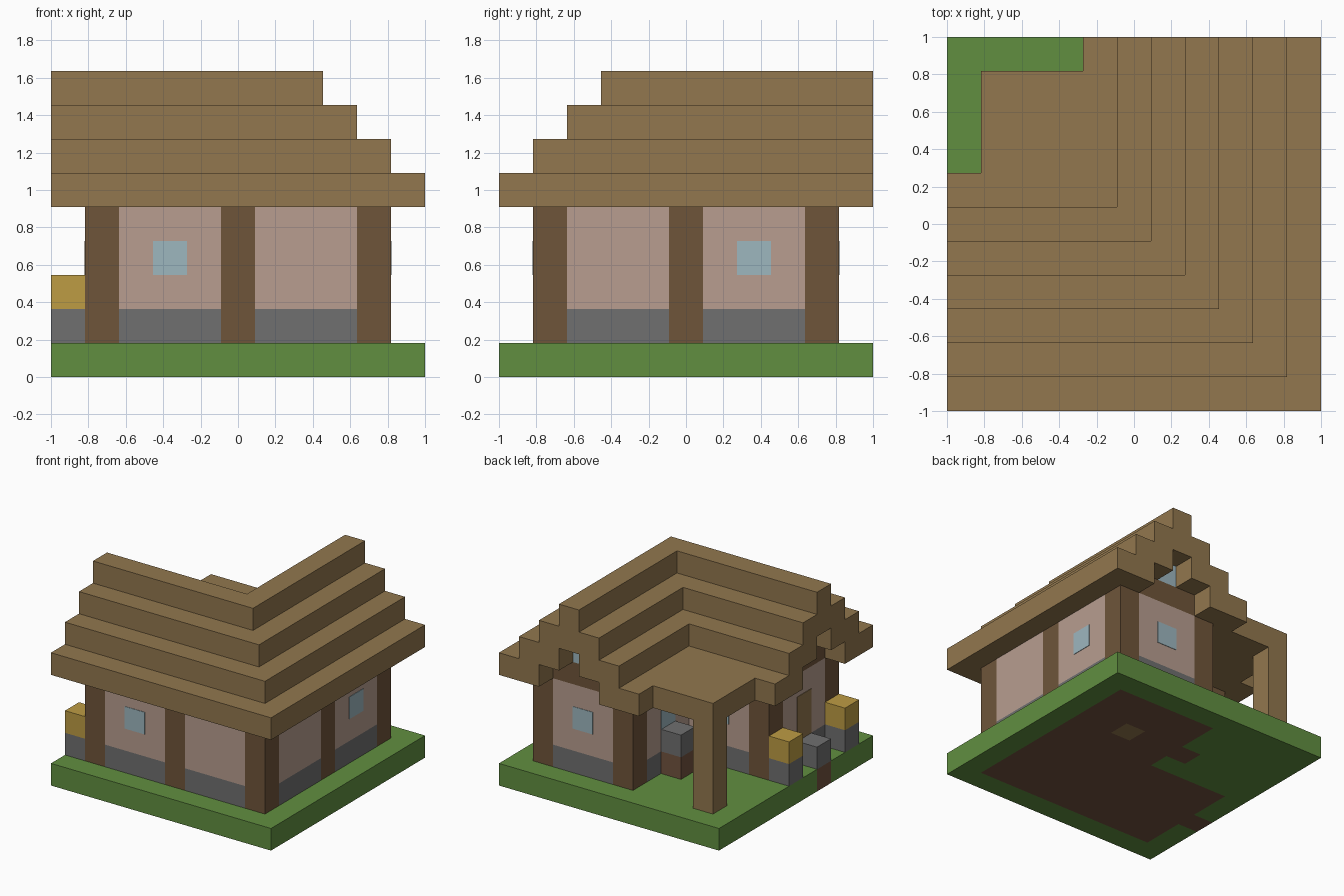
import bpy
import bmesh
from mathutils import Vector

if "Cube" in bpy.data.objects:
    bpy.data.objects.remove(bpy.data.objects["Cube"], do_unlink=True)

N = 11            # blocks along each side
U = 2 / N         # size of one block
PROUD = 0.02      # how far panes stand out of the wall, in blocks


def material(name, r, g, b):
    linear = [((c / 255 + 0.055) / 1.055) ** 2.4 for c in (r, g, b)] + [1]
    m = bpy.data.materials.new(name)
    m.use_nodes = True
    m.diffuse_color = linear
    m.node_tree.nodes["Principled BSDF"].inputs["Base Color"].default_value = linear
    return m


grass = material("grass_green", 97, 143, 64)
soil = material("soil_brown", 114, 83, 63)
timber = material("dark_timber", 111, 85, 58)
planks = material("tan_planks", 146, 119, 78)
plaster = material("pink_plaster", 184, 158, 144)
stone = material("grey_stone", 112, 112, 112)
glass = material("pale_blue_glass", 157, 183, 191)
straw = material("golden_straw", 189, 156, 68)


def place(x, y, z):
    """Block coordinates to model space."""
    return Vector((x * U - 1, y * U - 1, z * U))


def finish(name, bm, *mats):
    bmesh.ops.recalc_face_normals(bm, faces=bm.faces)
    mesh = bpy.data.meshes.new(name)
    bm.to_mesh(mesh)
    bm.free()
    for m in mats:
        mesh.materials.append(m)
    obj = bpy.data.objects.new(name, mesh)
    bpy.context.collection.objects.link(obj)
    return obj


def loft(name, rings, mat):
    """Join matching closed outlines and cap both ends."""
    bm = bmesh.new()
    rows = [[bm.verts.new(place(*p)) for p in ring] for ring in rings]
    n = len(rows[0])
    for a, b in zip(rows, rows[1:]):
        for k in range(n):
            bm.faces.new((a[k], a[(k + 1) % n], b[(k + 1) % n], b[k]))
    bm.faces.new(rows[0])
    bm.faces.new(rows[-1])
    return finish(name, bm, mat)


def prism(name, outline, z0, z1, mat):
    return loft(name, [[(x, y, z) for x, y in outline] for z in (z0, z1)], mat)


def box(name, lo, hi, mat):
    (x0, y0, z0), (x1, y1, z1) = lo, hi
    return prism(name, [(x0, y0), (x1, y0), (x1, y1), (x0, y1)], z0, z1, mat)


def pane(name, i, j, z0, z1, axis, mat):
    """Window or door filling one wall block, slightly proud on both sides."""
    lo, hi = [i, j, z0], [i + 1, j + 1, z1]
    lo[axis] -= PROUD
    hi[axis] += PROUD
    box(name, lo, hi, mat)


# Ground slab: grass, with soil under the L-shaped house and its path
def ground_index(i, j):
    if (i, j) == (7, 7):
        return 2
    in_house = 1 <= i <= 9 and 1 <= j <= 9 and max(i, 10 - j) >= 5
    return int(in_house or (i, j) in ((0, 3), (4, 7)))


bm = bmesh.new()
bmesh.ops.create_grid(bm, x_segments=N, y_segments=N, size=1)
bmesh.ops.solidify(bm, geom=bm.faces[:], thickness=U)
low = min(v.co.z for v in bm.verts)
for v in bm.verts:
    v.co.z -= low
for f in bm.faces:
    c = f.calc_center_median()
    i, j = (min(N - 1, max(0, int((p + 1) / U))) for p in (c.x, c.y))
    f.material_index = ground_index(i, j)
finish("ground", bm, grass, soil, planks)

# Timber posts
for i, j in ((1, 1), (5, 1), (9, 1), (9, 5), (9, 9), (5, 9), (5, 5), (1, 5)):
    box(f"post_{i}_{j}", (i, j, 1), (i + 1, j + 1, 5), timber)

# Wall panels between posts: stone footing and plaster above
along_x = [(2, 1), (6, 1), (6, 9), (2, 5)]
along_y = [(9, 2), (9, 6), (5, 6), (1, 2)]
for walls, w, d in ((along_x, 3, 1), (along_y, 1, 3)):
    for i, j in walls:
        box(f"footing_{i}_{j}", (i, j, 1), (i + w, j + d, 2), stone)
        box(f"wall_{i}_{j}", (i, j, 2), (i + w, j + d, 5), plaster)

# Windows and door
for i, j, axis in ((3, 1, 1), (7, 9, 1), (3, 5, 1), (9, 7, 0), (5, 7, 0)):
    pane(f"window_{i}_{j}", i, j, 3, 4, axis, glass)
pane("door", 1, 3, 2, 4, 0, planks)

# Gable beams and the small panes above them
box("back_gable_beam", (6, 9, 5), (9, 10, 6), timber)
box("side_gable_beam", (1, 2, 5), (2, 5, 6), timber)
box("back_gable_window", (7, 9, 6), (8, 10, 7), glass)
box("side_gable_window", (1, 3, 6), (2, 4, 7), glass)

# Stepped roof: one gable profile swept round the corner with a mitre
profile = [(11, 5), (11, 6), (10, 6), (10, 7), (9, 7), (9, 8), (8, 8), (8, 9),
           (7, 9), (7, 8), (6, 8), (6, 7), (5, 7), (5, 5), (6, 5), (6, 6),
           (7, 6), (7, 7), (8, 7), (8, 6), (9, 6), (9, 5)]
loft("stepped_roof", [[(0, N - t, z) for t, z in profile],
                      [(t, N - t, z) for t, z in profile],
                      [(t, N, z) for t, z in profile]], planks)

# Porch roof and its post
prism("porch_roof", [(0, 6), (5, 6), (5, 11), (4, 11), (4, 10), (1, 10),
                     (1, 7), (0, 7)], 5, 6, planks)
box("porch_post", (1, 9, 1), (2, 10, 5), planks)

# Stone plinths with straw blocks beside the door, and the door step
for j in (1, 5):
    box(f"plinth_{j}", (0, j, 1), (1, j + 1, 2), stone)
    box(f"straw_block_{j}", (0, j, 2), (1, j + 1, 3), straw)
box("door_step", (0, 3, 1), (1, 4, 2), stone)

# Porch hearth
box("hearth_base", (4, 7, 1), (5, 8, 2), soil)
box("hearth_top", (4, 7, 2), (5, 8, 3), stone)
